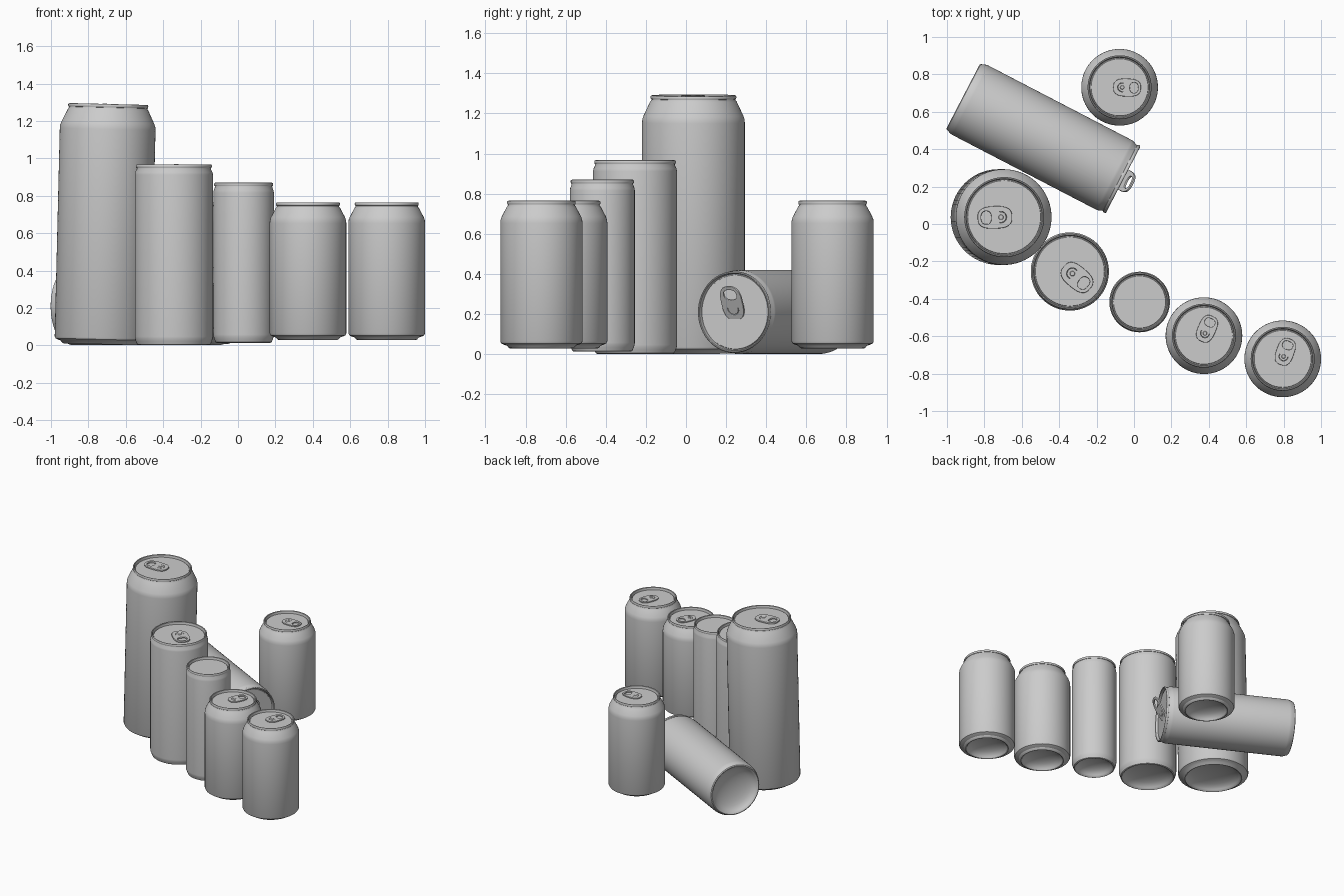
import bpy, bmesh, math
from mathutils import Matrix, Vector

if "Cube" in bpy.data.objects:
    bpy.data.objects.remove(bpy.data.objects["Cube"])


def finish(name, mesh, matrix):
    ob = bpy.data.objects.new(name, mesh)
    bpy.context.collection.objects.link(ob)
    ob.matrix_world = matrix
    bpy.ops.object.select_all(action='DESELECT')
    ob.select_set(True)
    bpy.context.view_layer.objects.active = ob
    bpy.ops.object.shade_smooth_by_angle(angle=math.radians(32))
    return ob


def lathe(name, profile, matrix, steps=72):
    bm = bmesh.new()
    vs = [bm.verts.new((r, 0, z)) for r, z in profile]
    es = [bm.edges.new(p) for p in zip(vs, vs[1:])]
    bmesh.ops.spin(bm, geom=vs + es, cent=(0, 0, 0), axis=(0, 0, 1),
                   angle=math.tau, steps=steps)
    bmesh.ops.remove_doubles(bm, verts=bm.verts, dist=1e-5)
    bmesh.ops.recalc_face_normals(bm, faces=bm.faces)
    mesh = bpy.data.meshes.new(name)
    bm.to_mesh(mesh)
    bm.free()
    return finish(name, mesh, matrix)


def dome(r, depth, n=7):
    # concave underside, from the axis out to the standing ring
    return [(r * math.sin(a), depth * math.cos(a))
            for a in (i / n * math.pi / 2 for i in range(n))]


def lid(r, h):
    # rolled rim, inner wall and recessed flat lid
    return [(r - .002, h - .018), (r, h - .012), (r, h - .006), (r - .003, h - .001),
            (r - .007, h), (r - .010, h - .003), (r - .013, h - .024),
            (r - .017, h - .024), (r - .019, h - .018), (0, h - .018)]


def stepped_can(r, h, foot, shoulder, rim):
    # narrow foot, straight wall and long sloping shoulder
    s, top = shoulder, h - .024
    return dome(foot - .018, .06) + [
        (foot - .016, .004), (foot - .008, 0), (foot, .004), (foot + .008, .014),
        (r - .014, .021), (r - .005, .026), (r, .036), (r, s - .015),
        (r - .0015, s + .002), (r - .007, s + .018),
        (rim + .002, top - .008), (rim - .004, top), (rim - .005, h - .019)] + lid(rim, h)


def straight_can(r, h, foot, rim):
    # nearly full-width foot and rim
    return dome(foot - .018, .06) + [
        (foot - .015, .004), (foot - .007, 0), (foot, .004), (r - .006, .020),
        (r - .001, .034), (r, .045), (r, h - .055), (r - .002, h - .042),
        (rim - .004, h - .026), (rim - .005, h - .019)] + lid(rim, h)


def oval(cx, hx, hy, p=2.0, n=36):
    pts = []
    for i in range(n):
        c, s = math.cos(i / n * math.tau), math.sin(i / n * math.tau)
        pts.append((cx + hx * math.copysign(abs(c) ** (2 / p), c),
                    hy * math.copysign(abs(s) ** (2 / p), s)))
    return pts


def slot(cx, r0, r1, n=14):
    # C-shaped cut around the rivet
    angs = [math.radians(70 + 220 * i / n) for i in range(n + 1)]
    return ([(cx + r1 * math.cos(a), r1 * math.sin(a)) for a in angs] +
            [(cx + r0 * math.cos(a), r0 * math.sin(a)) for a in reversed(angs)])


def pull_tab(name, matrix, size, lift):
    cu = bpy.data.curves.new(name, 'CURVE')
    cu.dimensions, cu.fill_mode = '2D', 'BOTH'
    cu.extrude, cu.bevel_depth, cu.bevel_resolution = .002, .003, 1
    for pts in (oval(.040, .071, .045, 2.8), oval(.077, .025, .031, 2.4), slot(.014, .020, .027)):
        sp = cu.splines.new('POLY')
        sp.points.add(len(pts) - 1)
        for p, (x, y) in zip(sp.points, pts):
            p.co = (x, y, 0, 1)
        sp.use_cyclic_u = True
    tmp = bpy.data.objects.new(name + "_outline", cu)
    bpy.context.collection.objects.link(tmp)
    dg = bpy.context.evaluated_depsgraph_get()
    mesh = bpy.data.meshes.new_from_object(tmp.evaluated_get(dg))
    bpy.data.objects.remove(tmp)
    m = matrix @ Matrix.Scale(size, 4)
    finish(name, mesh, m @ Matrix.Translation((0, 0, .008)) @ Matrix.Rotation(-lift, 4, 'Y'))
    # rivet holding the tab
    lathe(name + "_rivet", [(0, 0), (.011, 0), (.011, .013), (.009, .016), (0, .016)],
          m @ Matrix.Translation((.014, 0, 0)), 24)


def stand(x, y, z, lean=0):
    return Matrix.Translation((x, y, z)) @ Matrix.Rotation(math.radians(lean), 4, 'Y')


# lying can: its axis points to the right and front, its tab points up
axis = Vector((.887, -.461, 0)).normalized()
up = Vector((0, 0, 1))
lying = Matrix((up, axis.cross(up), axis)).transposed().to_4x4()
lying.translation = (-.914, .682, .21)

small = stepped_can(.205, .737, .163, .64, .171)
large = stepped_can(.256, 1.285, .215, 1.165, .214)
medium = straight_can(.209, .965, .197, .203)
slim = straight_can(.162, .857, .150, .158)

# name, profile, height, placement, tab angle, tab size, tab lift
cans = [
    ("large_can", large, 1.285, stand(-.725, .037, .006, 1.4), 182, 1.25, 0),
    ("medium_can", medium, .965, stand(-.343, -.254, .002), -40, 1.25, 0),
    ("slim_can", slim, .857, stand(.03, -.417, .013), None, 1, 0),
    ("small_can_middle", small, .737, stand(.374, -.597, .028), 66, 1, 0),
    ("small_can_right", small, .737, stand(.795, -.721, .028), 70, 1, 0),
    ("small_can_back", small, .737, stand(-.077, .731, .028), -2, 1, 0),
    ("lying_can", medium, .965, lying, 0, 1.25, math.radians(26)),
]
for name, profile, h, place, angle, size, lift in cans:
    lathe(name, profile, place)
    if angle is not None:
        pull_tab(name + "_tab", place @ Matrix.Translation((0, 0, h - .018)) @
                 Matrix.Rotation(math.radians(angle), 4, 'Z'), size, lift)
